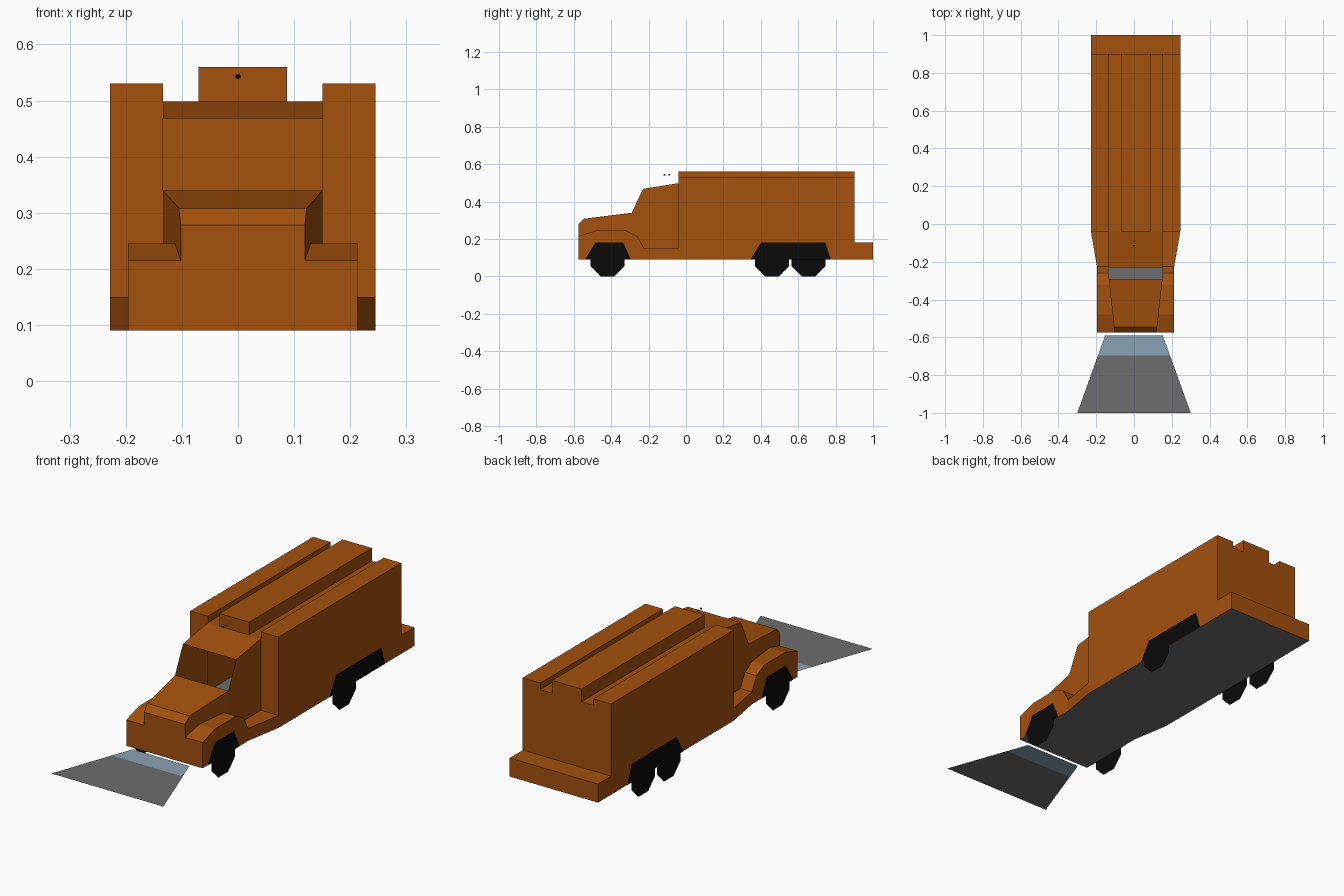
import bpy, bmesh, math
from mathutils import Vector

cube = bpy.data.objects.get("Cube")
if cube:
    bpy.data.objects.remove(cube, do_unlink=True)

CX = 0.0085          # centre line of the truck
W, C, R = 0.2365, 0.1425, 0.0785   # half widths: cargo box, cab, roof ridge
F, N = 0.2045, 0.1105              # half widths: fenders, hood nose
FLOOR, BACK = 0.09, 0.9


def material(name, rgb):
    m = bpy.data.materials.new(name)
    m.use_nodes = True
    m.diffuse_color = (*rgb, 1)
    m.node_tree.nodes["Principled BSDF"].inputs["Base Color"].default_value = (*rgb, 1)
    return m


ORANGE = material("burnt orange", (0.37, 0.082, 0.004))
GREY = material("mid grey", (0.155, 0.155, 0.155))
BLACK = material("black", (0.003, 0.003, 0.003))
BLUE = material("pale blue", (0.26, 0.36, 0.46))


def mesh_object(name, polys, mat, offset=CX, out_from=None):
    """Flat polygons welded together; faces turned away from out_from if given."""
    bm = bmesh.new()
    for p in polys:
        bm.faces.new([bm.verts.new((x + offset, y, z)) for x, y, z in p])
    bmesh.ops.remove_doubles(bm, verts=bm.verts, dist=0.0005)
    bm.normal_update()
    if out_from is None:
        bmesh.ops.recalc_face_normals(bm, faces=bm.faces)
    else:
        ref = Vector(out_from)
        for f in bm.faces:
            if f.normal.dot(f.calc_center_median() - ref) < 0:
                f.normal_flip()
    me = bpy.data.meshes.new(name)
    bm.to_mesh(me)
    bm.free()
    me.materials.append(mat)
    ob = bpy.data.objects.new(name, me)
    bpy.context.collection.objects.link(ob)
    return ob


def both(polys):
    return polys + [[(-x, y, z) for x, y, z in p] for p in polys]


def side(x, yz):
    return [(x, y, z) for y, z in yz]


def across(a, b):
    """Quad spanning the width between two (half width, y, z) stations."""
    return [a, b, (-b[0], b[1], b[2]), (-a[0], a[1], a[2])]


# Cargo box: grooved roof section swept back, open to the cab
half = [(W, FLOOR), (W, 0.53), (C, 0.53), (C, 0.498), (R, 0.498), (R, 0.56)]
section = half + [(-x, z) for x, z in reversed(half)]
Y0 = -0.04
box = [[(a[0], Y0, a[1]), (b[0], Y0, b[1]), (b[0], BACK, b[1]), (a[0], BACK, a[1])]
       for a, b in zip(section, section[1:])]
box.append([(x, BACK, z) for x, z in section])
box += both([[(W, Y0, FLOOR), (W, Y0, 0.53), (C, Y0, 0.53), (C, Y0, 0.498), (C, Y0, FLOOR)]])
box.append(across((R, Y0, 0.498), (R, Y0, 0.56)))
mesh_object("cargo_box", box, ORANGE)

# Tailboard step
T = 0.18
tail = [across((W, BACK, T), (W, 1, T)), across((W, 1, T), (W, 1, FLOOR))]
tail += both([side(W, [(BACK, FLOOR), (1, FLOOR), (1, T), (BACK, T)])])
mesh_object("tailboard", tail, ORANGE, out_from=(CX, 0.93, 0.12))

# Underside floor
edge = [(F, -0.575), (F, -0.225), (W, Y0), (W, 1)]
mesh_object("floor", [[(x, y, FLOOR) for x, y in edge] +
                      [(-x, y, FLOOR) for x, y in reversed(edge)]],
            GREY, out_from=(0, 0, 0.3))

# Fenders and running boards
arch = [(-0.575, 0.215), (-0.48, 0.245), (-0.32, 0.245), (-0.26, 0.215), (-0.225, 0.15)]


def hood_x(y):
    return N + (C - N) * min(1, (y + 0.575) / 0.285)


fender = [side(F, arch + [(-0.225, FLOOR), (-0.575, FLOOR)]),
          [(F, -0.225, FLOOR), (W, Y0, FLOOR), (W, Y0, 0.15), (F, -0.225, 0.15)],
          [(F, -0.225, 0.15), (W, Y0, 0.15), (C, Y0, 0.15), (C, -0.225, 0.15)]]
for (ya, za), (yb, zb) in zip(arch, arch[1:]):
    fender.append([(F, ya, za), (F, yb, zb), (hood_x(yb), yb, zb), (hood_x(ya), ya, za)])
bumper = across((F, -0.575, FLOOR), (F, -0.575, 0.215))
mesh_object("fenders", both(fender) + [bumper], ORANGE, out_from=(CX, -0.28, 0.1))

# Hood and cab, with an open windshield
nose, lip, cowl = (N, -0.575, 0.278), (hood_x(-0.545), -0.545, 0.308), (C, -0.29, 0.34)
brow, roof = (C, -0.23, 0.468), (C, Y0, 0.498)
cab = [across((N, -0.575, 0.215), nose), across(nose, lip), across(lip, cowl),
       across(brow, roof)]
cab += both([[(N, -0.575, 0.215), nose, lip, cowl, (C, -0.29, 0.215)],
             [(C, -0.29, 0.15), cowl, brow, roof, (C, Y0, 0.15)]])
mesh_object("hood_and_cab", cab, ORANGE, out_from=(CX, -0.28, 0.1))


# Flat wheel arches and eight-sided wheels
def wheel_panel(y):
    r = 0.09 / math.cos(math.pi / 8)
    return [(y + r * math.cos((k + 0.5) * math.pi / 4),
             0.09 + r * math.sin((k + 0.5) * math.pi / 4)) for k in range(8)]


front_arch = [(-0.54, FLOOR), (-0.485, T), (-0.335, T), (-0.295, FLOOR)]
rear_arch = [(0.345, FLOOR), (0.4, T), (0.745, T), (0.775, FLOOR)]
for label, s, rear in (("left", 1, (0.46,)), ("right", -1, (0.46, 0.655))):
    parts = [("front_arch", F, front_arch), ("front_wheel", F, wheel_panel(-0.42)),
             ("rear_arch", W, rear_arch)]
    parts += [("rear_wheel", W, wheel_panel(y)) for y in rear]
    for name, x, outline in parts:
        mesh_object(f"{label}_{name}", [side(s * (x + 0.0015), outline)], BLACK,
                    out_from=(CX, 0, 0.1))

# Headlight pool on the ground ahead
for name, mat, (ha, ya), (hb, yb) in (
        ("light_pool_far", GREY, (0.3, -1), (0.19, -0.695)),
        ("light_pool_near", BLUE, (0.19, -0.695), (0.152, -0.59))):
    mesh_object(name, [across((ha, ya, FLOOR), (hb, yb, FLOOR))], mat,
                offset=0, out_from=(0, 0, 0))

# Two tiny roof beacons
for y in (-0.115, -0.09):
    bpy.ops.mesh.primitive_uv_sphere_add(segments=4, ring_count=2, radius=0.005,
                                         location=(0, y, 0.543))
    beacon = bpy.context.object
    beacon.name = "roof_beacon"
    beacon.data.materials.append(BLACK)
